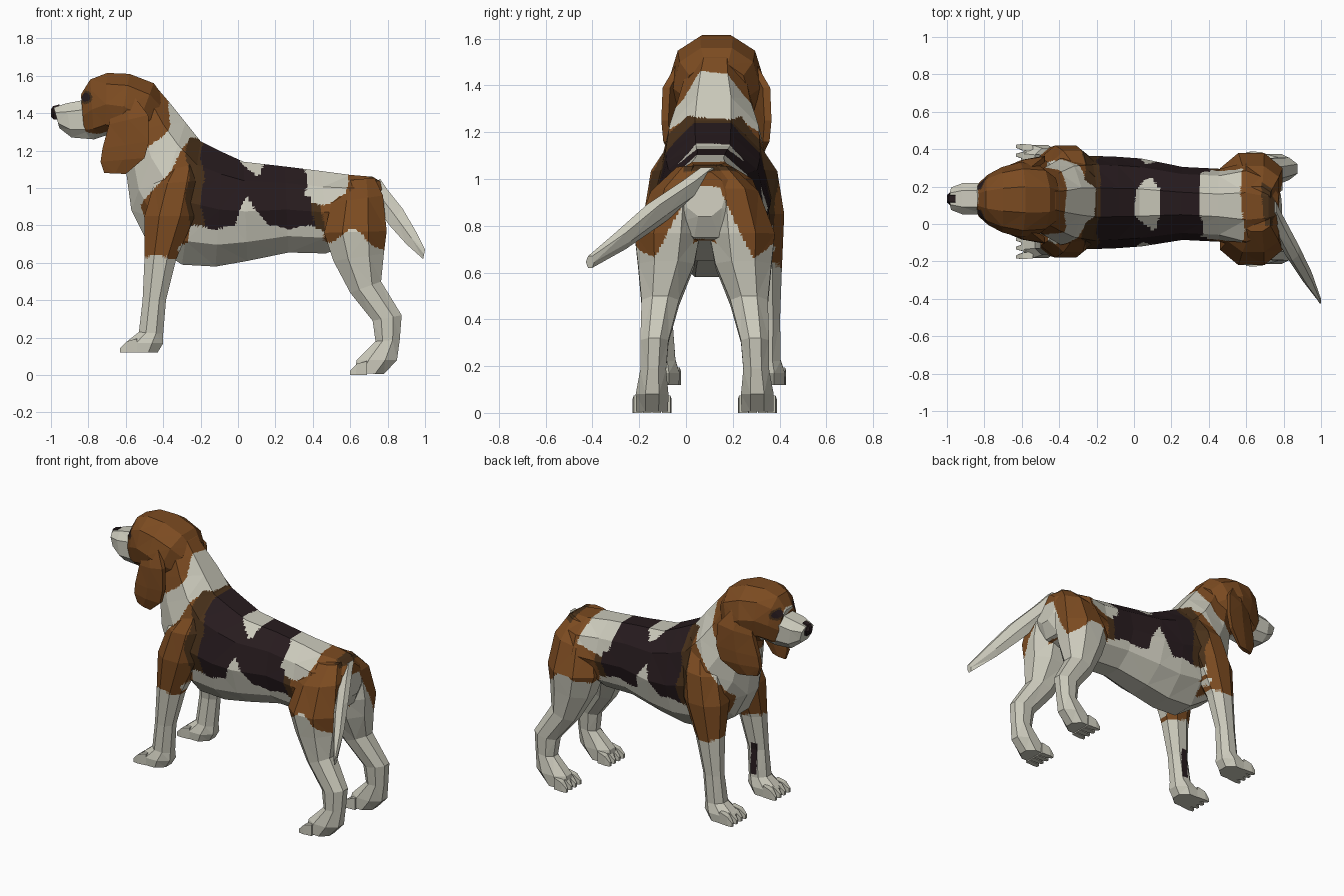
import bpy, bmesh, math

def mat(name, rgb):
    m = bpy.data.materials.new(name)
    m.diffuse_color = (*rgb, 1)
    return m

MATS = [mat("white_coat", (.60, .59, .50)), mat("tan_coat", (.20, .070, .015)),
        mat("black_coat", (.02, .011, .013)), mat("dark_brown_coat", (.065, .030, .010))]
WHITE, TAN, BLACK, BROWN = range(4)


# Coat pattern: colour as a function of position
def coat(p):
    x, y, z = p
    eye = math.hypot(x + .815, z - 1.485)
    if eye < .036 and abs(y - .13) > .055:         # eyes with dark rims
        return BLACK if eye < .024 else BROWN
    if abs(x + .455) < .022 and -.085 < y < 0 and .24 < z < .44:
        return BLACK                               # dark mark inside one front leg
    x += .012 * math.sin(23 * z + 9 * y)
    z += .010 * math.sin(31 * x + 5 * y)
    d = abs(y - .11)
    if x < -.845:
        return WHITE
    if x < -.34 and z > 1.16:                      # head cap
        if z < 1.30 and x < -.69:
            return WHITE
        if ((x + .62) / .26) ** 2 + ((z - 1.42) / .25) ** 2 < 1:
            return TAN
    if x < -.27:                                   # shoulders
        low = .63 if x < -.31 else .70
        return TAN if z > low and d > .12 and z < .92 + 1.35 * (x + .5) else WHITE
    if x < -.19:                                   # dark border of the saddle
        if z > 1.26:
            return WHITE
        return BROWN if z > .79 else WHITE
    if x < .40:                                    # saddle with white spots
        if z < .79:
            return WHITE
        if z > 1.07 and abs(x - .10) < .01 + .85 * (z - 1.07) and d < .17:
            return WHITE
        if z < .97 and abs(x - .06) < .5 * (.97 - z):
            return WHITE
        return WHITE if x > .36 and z > .95 else BLACK
    if x < .58 and z > .92 + .5 * max(0, x - .5):  # pale loin
        return WHITE
    if x < .45:
        return BROWN if z > .78 else WHITE
    if x > .69 and z > 1.025 and d < .12:          # dark tail root
        return BROWN
    if x > .71 and z < .96 and abs(y - .08) < .06 + .5 * (.96 - z):  # pale seat
        return WHITE
    low = .75 + .035 * math.sin(22 * x) - .3 * max(0, x - .6)
    return TAN if z > low else WHITE


def section(n, power):
    pts = []
    for k in range(n):
        a = 2 * math.pi * (k + .5) / n
        c, s = math.cos(a), math.sin(a)
        pts.append((math.copysign(abs(c) ** power, c), math.copysign(abs(s) ** power, s)))
    mc, ms = max(c for c, _ in pts), max(s for _, s in pts)
    return [(c / mc, s / ms) for c, s in pts]


# Each ring runs between two points of the side view: x1, z1, x2, z2, y offset, half width
def loft(name, strands, colour, n=8, power=1.0, mid=0, side=1, cuts=0, shear=0):
    bm = bmesh.new()
    sec = section(n, power)
    for rings in strands:
        loops = []
        for x1, z1, x2, z2, y, w in rings:
            loop = []
            for c, s in sec:
                x = (x1 + x2) / 2 + c * (x1 - x2) / 2
                loop.append(bm.verts.new((x, mid + side * (y + s * w + shear * (x + .56)),
                                          (z1 + z2) / 2 + c * (z1 - z2) / 2)))
            loops.append(loop)
        for a, b in zip(loops, loops[1:]):
            for k in range(n):
                j = (k + 1) % n
                bm.faces.new((a[k], a[j], b[j], b[k]))
        bm.faces.new(loops[0])
        bm.faces.new(loops[-1])
    bmesh.ops.recalc_face_normals(bm, faces=bm.faces)
    bmesh.ops.triangulate(bm, faces=bm.faces)
    if cuts:
        bmesh.ops.subdivide_edges(bm, edges=bm.edges, cuts=cuts, use_grid_fill=True)
    for f in bm.faces:
        f.material_index = colour(f.calc_center_median()) if callable(colour) else colour
    me = bpy.data.meshes.new(name)
    bm.to_mesh(me)
    bm.free()
    for m in MATS:
        me.materials.append(m)
    ob = bpy.data.objects.new(name, me)
    bpy.context.collection.objects.link(ob)
    return ob


# Torso, neck and chest
loft("torso", [[
    (.77, 1.03, .79, .84, .08, .09), (.72, 1.06, .74, .75, .09, .18),
    (.60, 1.07, .60, .70, .095, .235), (.45, 1.09, .47, .65, .10, .195),
    (.25, 1.115, .27, .655, .11, .195), (.03, 1.14, .05, .61, .115, .235),
    (-.08, 1.19, -.12, .58, .115, .245), (-.20, 1.25, -.30, .59, .115, .25),
    (-.28, 1.35, -.49, .72, .12, .235), (-.36, 1.45, -.57, .88, .12, .19),
    (-.42, 1.52, -.60, 1.10, .125, .16), (-.48, 1.55, -.62, 1.24, .13, .15)]],
    coat, n=10, cuts=11)

# Head, muzzle and nose
loft("head", [[
    (-.40, 1.49, -.50, 1.22, .13, .14), (-.45, 1.56, -.58, 1.22, .13, .19),
    (-.58, 1.61, -.64, 1.26, .13, .20), (-.70, 1.615, -.71, 1.28, .13, .175),
    (-.79, 1.58, -.77, 1.26, .13, .135), (-.84, 1.50, -.82, 1.27, .13, .09)]],
    coat, n=10, power=.9, cuts=11)
loft("muzzle", [[(-.80, 1.475, -.77, 1.26, .135, .085), (-.92, 1.452, -.89, 1.27, .135, .085),
                 (-.985, 1.43, -.955, 1.32, .135, .06)]], WHITE, power=.75)
loft("nose", [[(-.955, 1.447, -.965, 1.365, .135, .035), (-.99, 1.437, -.985, 1.365, .135, .032),
               (-1.0, 1.42, -1.0, 1.38, .135, .02)]], BLACK, n=6)

# Tail, swung to one side
loft("tail", [[(.76, 1.05, .68, .97, .09, .05), (.80, .99, .73, .91, .01, .055),
               (.88, .89, .81, .80, -.14, .055), (.95, .77, .90, .70, -.28, .045),
               (1.0, .67, .99, .62, -.41, .018)]],
     lambda p: TAN if p.x < .73 else WHITE, n=6)

front = [(-.60, .12, -.43, .12, 0.225, .075), (-.605, .17, -.40, .17, .225, .078),
         (-.53, .23, -.40, .22, .225, .06), (-.51, .40, -.385, .40, .23, .052),
         (-.50, .62, -.33, .62, .22, .07), (-.50, .85, -.23, .85, .19, .11),
         (-.45, 1.02, -.20, 1.04, .155, .115), (-.34, 1.17, -.21, 1.19, .11, .06)]
hind = [(.62, .01, .78, .005, .225, .068), (.635, .08, .85, .08, .225, .07),
        (.735, .18, .865, .19, .22, .055), (.72, .29, .875, .32, .215, .06),
        (.60, .44, .765, .50, .19, .08), (.51, .61, .78, .65, .165, .12),
        (.46, .76, .795, .77, .16, .14), (.50, .92, .775, .96, .13, .10),
        (.58, 1.04, .73, 1.055, .07, .05)]


# Four toes fanned across a paw
def toes(x, z):
    return [[(x + .09, z + .075, x + .09, z, .225 + k * .040, .018),
             (x + .035, z + .06, x + .03, z, .225 + k * .044, .017),
             (x, z + .025, x, z, .225 + k * .047, .008)] for k in (-1.5, -.5, .5, 1.5)]


# Legs, toes and ears on both sides
for side, tag in ((1, "left"), (-1, "right")):
    loft("front_leg_" + tag, [front], coat, mid=.12, side=side, cuts=9)
    loft("hind_leg_" + tag, [hind], coat, mid=.08, side=side, cuts=9)
    loft("front_toes_" + tag, toes(-.63, .12), WHITE, n=4, mid=.12, side=side)
    loft("hind_toes_" + tag, toes(.60, .0), WHITE, n=4, mid=.08, side=side)
    loft("ear_" + tag, [[(-.65, 1.51, -.57, 1.51, .15, .025), (-.69, 1.34, -.48, 1.39, .19, .032),
                         (-.725, 1.21, -.475, 1.25, .195, .03), (-.735, 1.14, -.50, 1.16, .195, .028),
                         (-.715, 1.08, -.60, 1.075, .19, .015)]],
         TAN, n=6, mid=.13, side=side, shear=.3)
